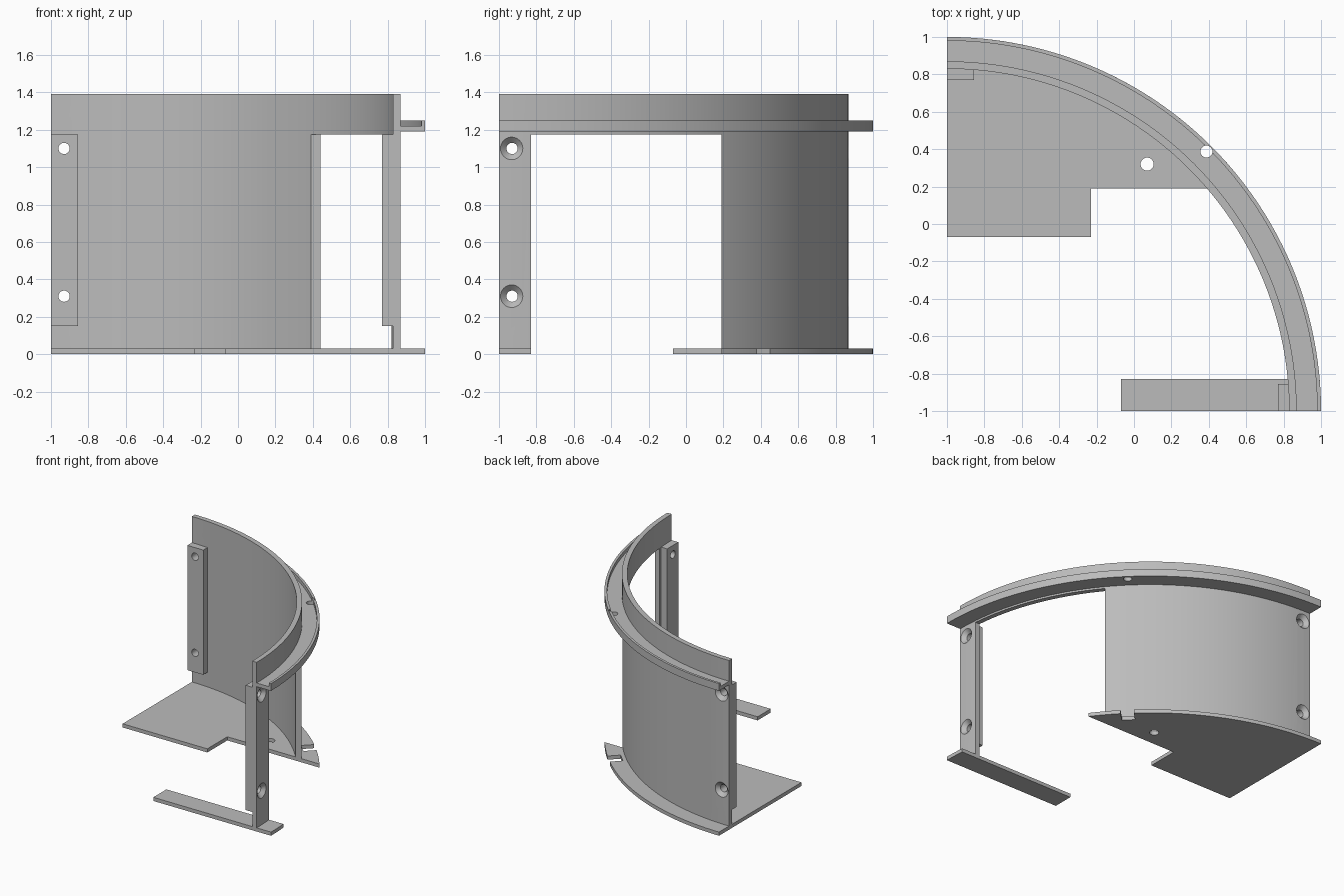
import bpy, bmesh
from math import sin, cos, asin, pi, sqrt
from mathutils import Matrix, Vector

cube = bpy.data.objects.get("Cube")
if cube:
    bpy.data.objects.remove(cube)

CENTRE = Vector((-1, -1, 0))      # axis of the quarter ring
R_IN, R_WALL, R_OUT = 1.83, 1.87, 2.0
FLOOR = 0.03
OPEN_LOW, OPEN_HIGH, OPEN_TOP = -0.83, 0.19, 1.175
SEGS = 48

grey = bpy.data.materials.new("grey plastic")
grey.use_nodes = True
colour = (0.5, 0.5, 0.5, 1)
grey.diffuse_color = colour
grey.node_tree.nodes["Principled BSDF"].inputs["Base Color"].default_value = colour


def finish(bm, name):
    bmesh.ops.recalc_face_normals(bm, faces=bm.faces)
    mesh = bpy.data.meshes.new(name)
    bm.to_mesh(mesh)
    bm.free()
    mesh.materials.append(grey)
    obj = bpy.data.objects.new(name, mesh)
    bpy.context.collection.objects.link(obj)
    return obj


def quarter_ring(name, section):
    """Sweep a (radius, z) section through a quarter turn."""
    bm = bmesh.new()
    face = bm.faces.new([bm.verts.new(CENTRE + Vector((r, 0, z))) for r, z in section])
    ends = bmesh.ops.spin(bm, geom=[face] + face.edges[:] + face.verts[:], cent=CENTRE,
                          axis=(0, 0, 1), angle=pi / 2, steps=SEGS, use_duplicate=False)
    # keep a cap on the starting end
    if not face.is_valid or len(bm.faces) < SEGS * len(section) + 2:
        bmesh.ops.holes_fill(bm, edges=[e for e in bm.edges if e.is_boundary])
    return finish(bm, name)


def plate(name, outline, thickness):
    bm = bmesh.new()
    face = bm.faces.new([bm.verts.new((x, y, 0)) for x, y in outline])
    top = bmesh.ops.extrude_face_region(bm, geom=[face])
    bmesh.ops.translate(bm, vec=(0, 0, thickness),
                        verts=[v for v in top["geom"] if isinstance(v, bmesh.types.BMVert)])
    return finish(bm, name)


def box(name, low, high):
    low, high = Vector(low), Vector(high)
    bm = bmesh.new()
    bmesh.ops.create_cube(bm, size=1, matrix=Matrix.Translation((low + high) / 2)
                          @ Matrix.Diagonal((*(high - low), 1)))
    return finish(bm, name)


def cone(name, middle, axis, r1, r2, depth):
    turn = Vector((0, 0, 1)).rotation_difference(Vector(axis)).to_matrix().to_4x4()
    bm = bmesh.new()
    bmesh.ops.create_cone(bm, cap_ends=True, segments=32, radius1=r1, radius2=r2,
                          depth=depth, matrix=Matrix.Translation(middle) @ turn)
    return finish(bm, name)


def cut(cutter, *targets):
    for target in targets:
        mod = target.modifiers.new("cut", 'BOOLEAN')
        mod.operation = 'DIFFERENCE'
        mod.solver = 'EXACT'
        mod.object = cutter
        bpy.context.view_layer.objects.active = target
        bpy.ops.object.modifier_apply(modifier=mod.name)
    bpy.data.objects.remove(cutter)


def arc(start, end, steps):
    return [(R_OUT * cos(start + (end - start) * i / steps) - 1,
             R_OUT * sin(start + (end - start) * i / steps) - 1) for i in range(steps + 1)]


# Curved wall with a large opening
wall = quarter_ring("curved_wall", [(R_IN, FLOOR), (R_WALL, FLOOR), (R_WALL, 1.39), (R_IN, 1.39)])
cut(box("opening_cutter", (0.2, OPEN_LOW, -0.5), (1.5, OPEN_HIGH, OPEN_TOP)), wall)

# Grooved ledge around the outside
ledge = quarter_ring("grooved_ledge", [(R_WALL, 1.19), (R_OUT, 1.19), (R_OUT, 1.25),
                                       (1.98, 1.25), (1.98, 1.22), (R_WALL, 1.22)])

# Floor plates
floor = plate("floor_plate", arc(asin((OPEN_HIGH + 1) / R_OUT), pi / 2, 32)
              + [(-1, -0.07), (-0.23, -0.07), (-0.23, OPEN_HIGH)], FLOOR)
strip = plate("floor_strip", [(-0.07, -1)] + arc(0, asin((OPEN_LOW + 1) / R_OUT), 4)
              + [(-0.07, OPEN_LOW)], FLOOR)

# Screw brackets at both ends of the wall
back_bracket = box("back_bracket", (-1, 0.77, 0.15), (-0.855, 0.832, OPEN_TOP))
front_bracket = box("front_bracket", (0.77, -1, 0.15), (0.832, -0.855, OPEN_TOP))

# Countersunk screw holes
for z in (0.31, 1.1):
    for axis, side, bracket in (((0, 1, 0), (1, 0, 0), back_bracket),
                                ((1, 0, 0), (0, 1, 0), front_bracket)):
        def spot(radius):
            return CENTRE + Vector(axis) * radius + Vector(side) * 0.07 + Vector((0, 0, z))
        cut(cone("hole_cutter", spot(1.82), axis, 0.03, 0.03, 0.3), wall, bracket)
        cut(cone("sink_cutter", spot(1.858), axis, 0.03, 0.07, 0.04), wall)

# Cable holes and the slot in the floor edge
cut(cone("floor_hole_cutter", (0.07, 0.32, 0), (0, 0, 1), 0.035, 0.035, 0.2), floor)
diagonal = 1.962 / sqrt(2) - 1
cut(cone("ledge_hole_cutter", (diagonal, diagonal, 1.2), (0, 0, 1), 0.032, 0.032, 0.3), ledge)
slot = box("slot_cutter", (1.9, -0.05, -0.1), (2.1, 0.05, 0.1))
slot.data.transform(Matrix.Translation(CENTRE) @ Matrix.Rotation(pi / 4, 4, 'Z'))
cut(slot, floor)

# Smooth curves, sharp edges
bpy.ops.object.select_all(action='DESELECT')
for obj in (wall, ledge, floor, strip, back_bracket, front_bracket):
    obj.select_set(True)
bpy.context.view_layer.objects.active = wall
bpy.ops.object.shade_smooth_by_angle(angle=pi / 6)
